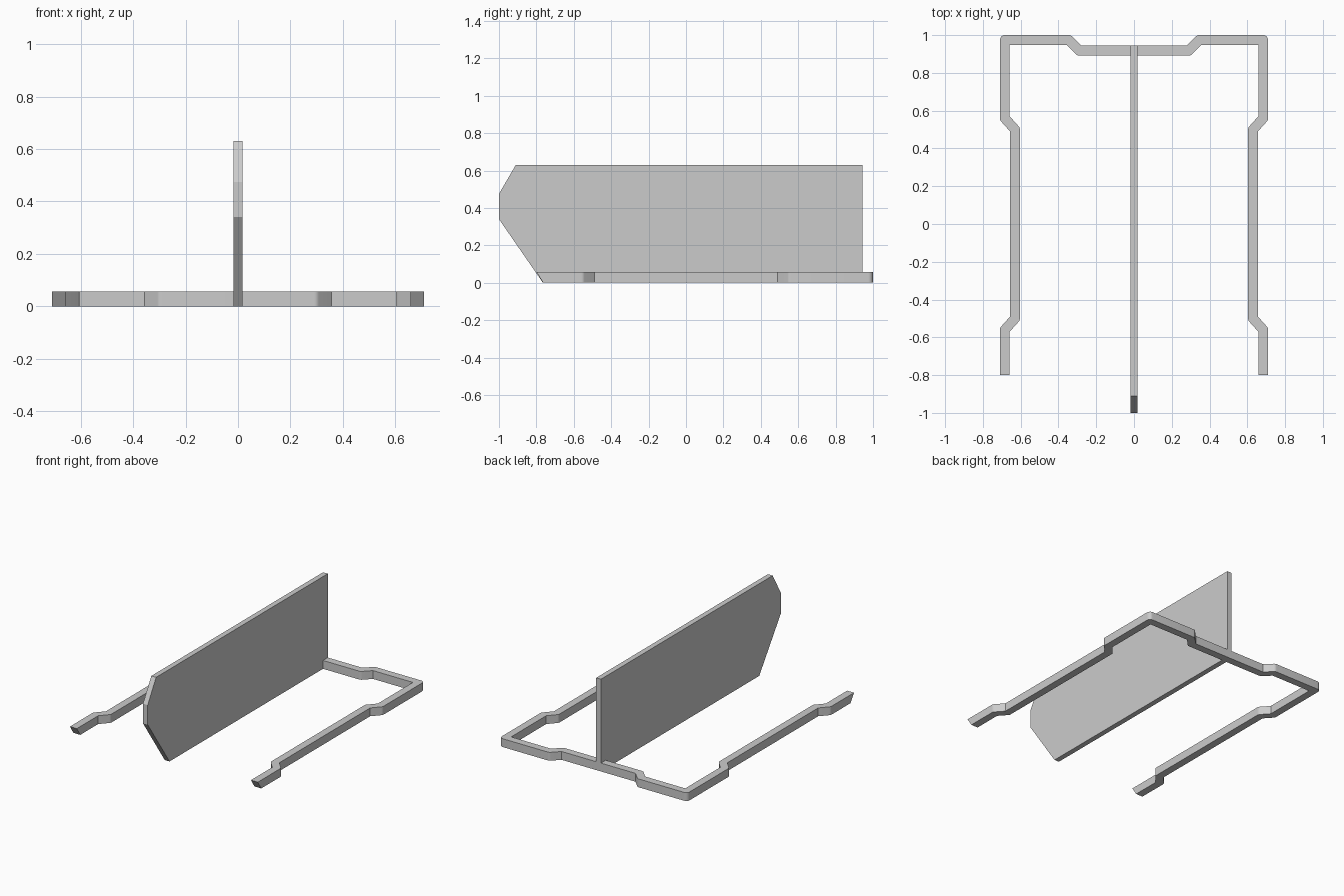
import bpy
import bmesh
import math
from mathutils import Vector

cube = bpy.data.objects.get("Cube")
if cube:
    bpy.data.objects.remove(cube, do_unlink=True)

HALF_W = 0.026      # half width of the bent rail
RAIL_H = 0.057
END_SLANT = 0.037   # setback of the rail ends at the bottom
ARC_STEPS = 6

grey = bpy.data.materials.new("plain grey")
grey.use_nodes = True
colour = (0.6, 0.6, 0.6, 1)
grey.diffuse_color = colour
grey.node_tree.nodes["Principled BSDF"].inputs["Base Color"].default_value = colour


def extrude_outline(name, points, offset):
    """Extrude a closed planar outline along an offset vector."""
    bm = bmesh.new()
    face = bm.faces.new([bm.verts.new(p) for p in points])
    ext = bmesh.ops.extrude_face_region(bm, geom=[face])
    moved = [g for g in ext["geom"] if isinstance(g, bmesh.types.BMVert)]
    bmesh.ops.translate(bm, verts=moved, vec=offset)
    bmesh.ops.recalc_face_normals(bm, faces=bm.faces)
    mesh = bpy.data.meshes.new(name)
    bm.to_mesh(mesh)
    bm.free()
    mesh.materials.append(grey)
    obj = bpy.data.objects.new(name, mesh)
    bpy.context.collection.objects.link(obj)
    return obj


def left_normal(a, b):
    d = (b - a).normalized()
    return Vector((-d.y, d.x))


def offset_side(path):
    """Left-hand edge of a path: rounded outside bends, sharp inside bends."""
    edge = [path[0] + left_normal(path[0], path[1]) * HALF_W]
    for a, b, c in zip(path, path[1:], path[2:]):
        n1, n2 = left_normal(a, b), left_normal(b, c)
        turn = math.atan2(n1.cross(n2), n1.dot(n2))
        if turn < 0:
            for i in range(ARC_STEPS + 1):
                t = math.atan2(n1.y, n1.x) + turn * i / ARC_STEPS
                edge.append(b + Vector((math.cos(t), math.sin(t))) * HALF_W)
        else:
            edge.append(b + (n1 + n2) * HALF_W / (1 + n1.dot(n2)))
    edge.append(path[-1] + left_normal(path[-2], path[-1]) * HALF_W)
    return edge


# Bent rail: half the centreline, mirrored across x
half = [Vector(p) for p in (
    (0.684, -0.8), (0.684, -0.56), (0.63, -0.5), (0.63, 0.5),
    (0.684, 0.56), (0.684, 0.974), (0.345, 0.974), (0.29, 0.918))]
path = half + [Vector((-p.x, p.y)) for p in reversed(half)]
outline = offset_side(path) + offset_side(path[::-1])
rail = extrude_outline("bent_rail", [(p.x, p.y, 0) for p in outline], (0, 0, RAIL_H))

# Slanted rail ends
for v in rail.data.vertices:
    if v.co.y < -0.79 and v.co.z < 0.01:
        v.co.y += END_SLANT

bpy.ops.object.select_all(action="DESELECT")
rail.select_set(True)
bpy.context.view_layer.objects.active = rail
bpy.ops.object.shade_smooth_by_angle(angle=math.radians(30))

# Upright centre panel with a chamfered front
profile = [(-0.765, 0), (-1, 0.34), (-1, 0.475), (-0.91, 0.63), (0.944, 0.63), (0.944, 0)]
extrude_outline("centre_panel", [(-0.018, y, z) for y, z in profile], (0.036, 0, 0))
